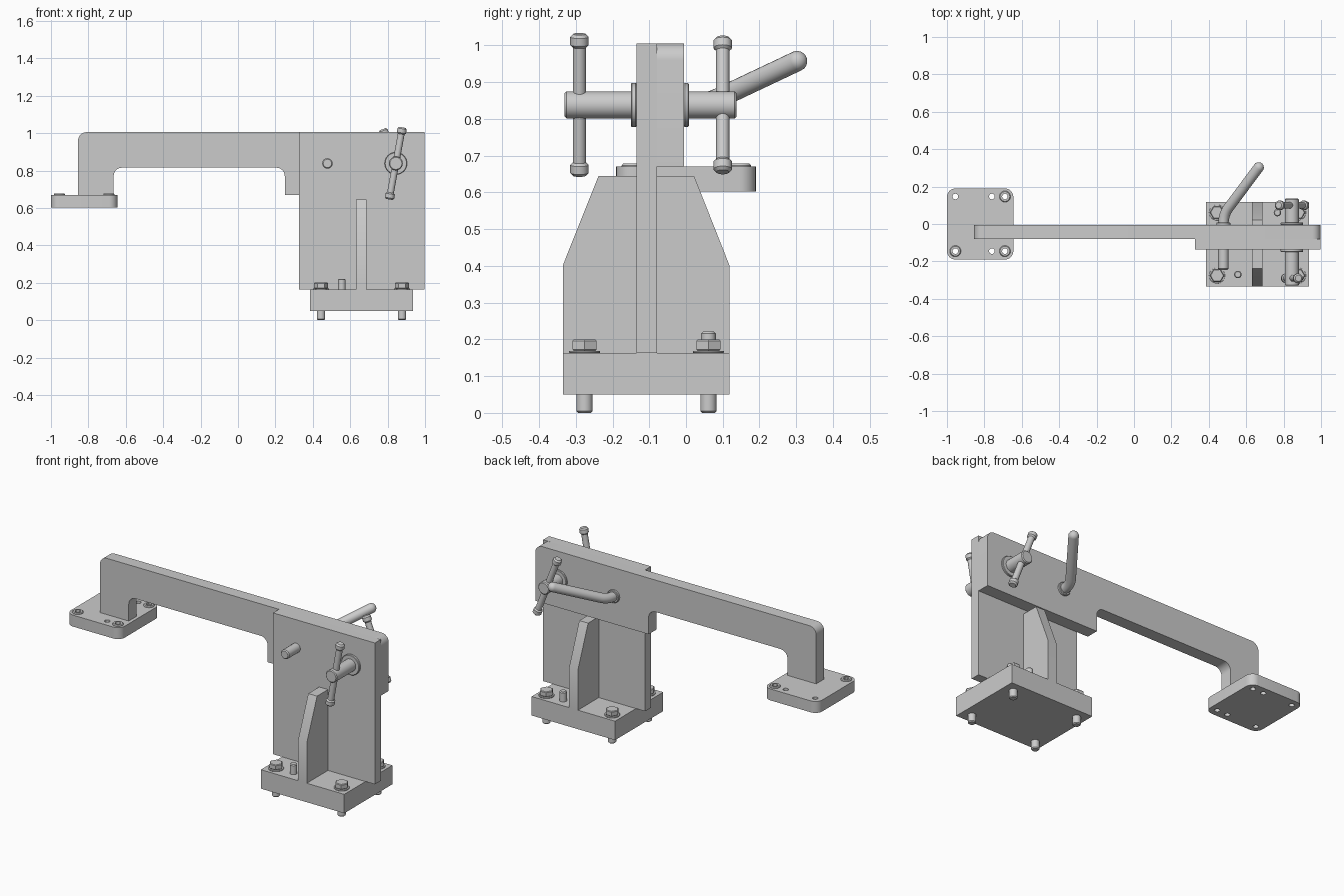
import bpy, bmesh, math
from mathutils import Vector

if "Cube" in bpy.data.objects:
    bpy.data.objects.remove(bpy.data.objects["Cube"])


def finish(name, bm, smooth=True):
    bmesh.ops.remove_doubles(bm, verts=bm.verts, dist=1e-5)
    bmesh.ops.recalc_face_normals(bm, faces=bm.faces)
    me = bpy.data.meshes.new(name)
    bm.to_mesh(me)
    bm.free()
    ob = bpy.data.objects.new(name, me)
    bpy.context.collection.objects.link(ob)
    if smooth:
        smooth_ob(ob)
    return ob


def smooth_ob(ob):
    bpy.ops.object.select_all(action='DESELECT')
    ob.select_set(True)
    bpy.context.view_layer.objects.active = ob
    bpy.ops.object.shade_smooth_by_angle(angle=math.radians(32))


def rounded(corners, n=8):
    """Outline from (u, v, radius) corners, replacing each corner by an arc."""
    out = []
    for i, (u, v, r) in enumerate(corners):
        p = Vector((u, v))
        if r == 0:
            out.append(p)
            continue
        a = (Vector(corners[i - 1][:2]) - p).normalized()
        b = (Vector(corners[(i + 1) % len(corners)][:2]) - p).normalized()
        c = p + (a + b) * r          # right-angled corners only
        for k in range(n + 1):
            t = math.pi / 2 * k / n
            out.append(c - b * r * math.cos(t) - a * r * math.sin(t))
    return out


def prism(name, corners, lo, hi, axis):
    """Extrude an outline from lo to hi along the axis."""
    place = {'x': lambda u, v, w: (w, u, v),
             'y': lambda u, v, w: (u, w, v),
             'z': lambda u, v, w: (u, v, w)}[axis]
    bm = bmesh.new()
    face = bm.faces.new([bm.verts.new(place(p.x, p.y, lo)) for p in rounded(corners)])
    ext = bmesh.ops.extrude_face_region(bm, geom=[face], use_keep_orig=True)
    verts = [g for g in ext['geom'] if isinstance(g, bmesh.types.BMVert)]
    bmesh.ops.translate(bm, verts=verts, vec=Vector(place(0, 0, hi - lo)))
    return finish(name, bm)


def rect(u0, u1, v0, v1, r=0):
    return [(u0, v0, r), (u1, v0, r), (u1, v1, r), (u0, v1, r)]


def lathe(name, profile, origin, axis=(0, 0, 1), steps=32, closed=False):
    """Revolve (radius, height) points around the axis through origin."""
    bm = bmesh.new()
    vs = [bm.verts.new((r, 0, h)) for r, h in profile]
    pairs = list(zip(vs, vs[1:])) + ([(vs[-1], vs[0])] if closed else [])
    es = [bm.edges.new(p) for p in pairs]
    bmesh.ops.spin(bm, geom=vs + es, cent=(0, 0, 0), axis=(0, 0, 1),
                   angle=2 * math.pi, steps=steps, use_duplicate=False)
    ob = finish(name, bm, steps > 6)
    ob.location = origin
    ob.rotation_euler = Vector(axis).to_track_quat('Z', 'Y').to_euler()
    return ob


def rod(r, h0, h1, c=0.005):
    """Profile of a solid rod with chamfered ends."""
    return [(0, h0), (r - c, h0), (r, h0 + c), (r, h1 - c), (r - c, h1), (0, h1)]


# Base plate, upright and gussets
BASE = 0.163
prism("base_plate", rect(0.385, 0.935, -0.335, 0.118), 0.05, BASE, 'z')
prism("upright_plate", rect(0.325, 0.997, BASE, 1.005), -0.135, -0.079, 'y')
for name, y_in, y_top, y_out in (("front_gusset", -0.135, -0.238, -0.335),
                                 ("back_gusset", -0.079, 0.022, 0.118)):
    prism(name, [(y_in, BASE, 0), (y_out, BASE, 0), (y_out, 0.402, 0),
                 (y_top, 0.645, 0), (y_in, 0.645, 0)], 0.63, 0.688, 'x')

# Swing arm
prism("arm", [(-0.855, 0.67, 0), (-0.665, 0.67, 0), (-0.665, 0.815, 0.045),
              (0.25, 0.815, 0.045), (0.25, 0.67, 0), (0.997, 0.67, 0),
              (0.997, 1.005, 0.045), (-0.855, 1.005, 0.045)], -0.079, -0.005, 'y')

# Foot plate with through holes and bushings
foot = prism("foot_plate", rect(-1.0, -0.645, -0.19, 0.19, 0.045), 0.602, 0.67, 'z')
for y in (-0.145, 0.147):
    for x in (-0.955, -0.76, -0.69):
        cut = lathe("hole_cutter", rod(0.015, 0.55, 0.75, 0.001), (x, y, 0))
        cut.hide_render = True
        mod = foot.modifiers.new("hole", 'BOOLEAN')
        mod.object = cut
        mod.solver = 'EXACT'
        bpy.context.view_layer.objects.active = foot
        bpy.ops.object.modifier_apply(modifier=mod.name)
        bpy.data.objects.remove(cut)
        if x != -0.76 and (x, y) != (-0.955, 0.147):
            lathe("foot_bushing", [(0.016, 0.66), (0.03, 0.66), (0.03, 0.673),
                                   (0.026, 0.678), (0.016, 0.678)], (x, y, 0), closed=True)
smooth_ob(foot)

# Base bolts with washers
for x in (0.444, 0.877):
    for y in (-0.276, 0.061):
        lathe("bolt_washer", rod(0.042, BASE, BASE + 0.006, 0.001), (x, y, 0))
        lathe("bolt_head", rod(0.038, BASE + 0.006, 0.2, 0.004), (x, y, 0), steps=6)
        lathe("bolt_shank", rod(0.022, 0.0, 0.06), (x, y, 0))

# Dowel pins
for x, y in ((0.555, -0.27), (0.767, 0.061)):
    lathe("dowel_pin", rod(0.02, BASE - 0.01, 0.221), (x, y, 0))

# Clamp screw: spindle, flanges and two tilted T bars
CX, CZ = 0.844, 0.838
lathe("clamp_spindle", rod(0.037, -0.33, 0.137), (CX, 0, CZ), (0, 1, 0))
for y0, y1 in ((-0.15, -0.134), (-0.006, 0.008)):
    lathe("clamp_flange", rod(0.06, y0, y1, 0.003), (CX, 0, CZ), (0, 1, 0))
for y, tilt in ((-0.29, 0.18), (0.1, -0.37)):
    o, ax = (CX, y, CZ), (math.sin(tilt), 0, math.cos(tilt))
    lathe("tee_bar", rod(0.018, -0.18, 0.18), o, ax)
    for s in (-1, 1):
        h0, h1 = sorted((s * 0.158, s * 0.196))
        lathe("tee_bar_knob", rod(0.025, h0, h1, 0.008), o, ax)

# Bent locking handle: straight pin, filleted bend, rounded tip
R = 0.028
start, bend, tip = (Vector((0.478, -0.245, CZ)), Vector((0.478, 0.05, CZ)),
                    Vector((0.682, 0.323, 0.967)))
d1, d2 = (bend - start).normalized(), (tip - bend).normalized()
path = [(start, 0.8), (start + d1 * 0.006, 1)]
for k in range(11):
    t = k / 10
    path.append((bend - d1 * 0.05 * (1 - t) ** 2 + d2 * 0.05 * t ** 2, 1))
for k in range(9):
    a = math.pi / 2 * k / 8
    path.append((tip - d2 * R * (1 - math.sin(a)), max(math.cos(a), 0.03)))
cu = bpy.data.curves.new("locking_handle", 'CURVE')
cu.dimensions = '3D'
cu.bevel_depth = R
cu.bevel_resolution = 6
cu.use_fill_caps = True
sp = cu.splines.new('POLY')
sp.points.add(len(path) - 1)
for pt, (co, rad) in zip(sp.points, path):
    pt.co = (*co, 1)
    pt.radius = rad
handle = bpy.data.objects.new("locking_handle", cu)
bpy.context.collection.objects.link(handle)
bpy.ops.object.select_all(action='DESELECT')
handle.select_set(True)
bpy.context.view_layer.objects.active = handle
bpy.ops.object.convert(target='MESH')
smooth_ob(bpy.context.view_layer.objects.active)

# Collar where the handle enters the arm
lathe("handle_collar", rod(0.038, -0.01, 0.008, 0.003), (0.478, 0, CZ), (0, 1, 0))
